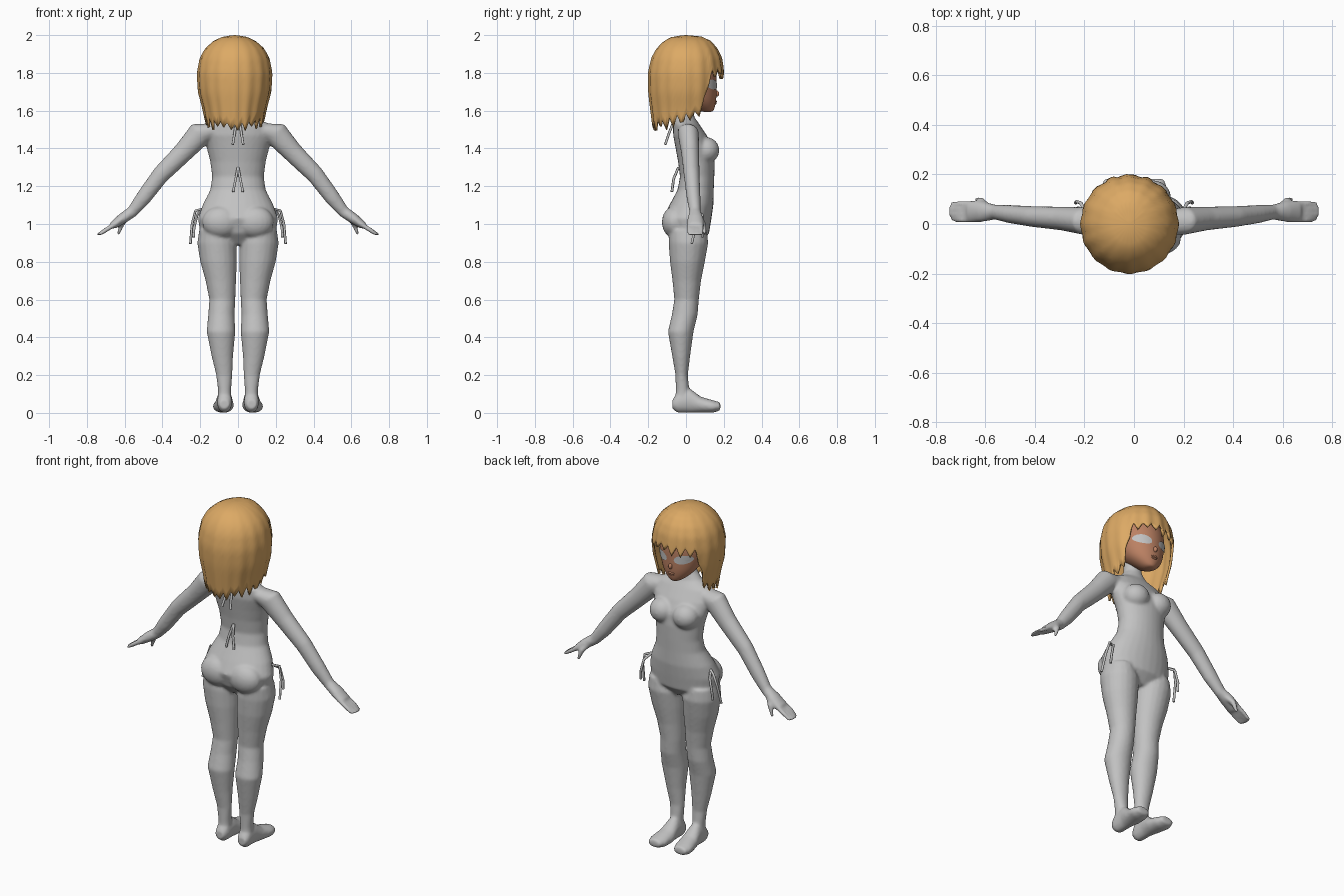
import bpy, bmesh, math, random
from mathutils import Vector
from mathutils.bvhtree import BVHTree

random.seed(4)
if "Cube" in bpy.data.objects:
    bpy.data.objects.remove(bpy.data.objects["Cube"])


def material(name, rgb):
    m = bpy.data.materials.new(name)
    m.use_nodes = True
    m.diffuse_color = (*rgb, 1)
    m.node_tree.nodes["Principled BSDF"].inputs["Base Color"].default_value = (*rgb, 1)
    return m


GREY = material("pale grey", (0.54, 0.54, 0.54))
SKIN = material("warm skin", (0.5, 0.22, 0.125))
HAIR = material("golden hair", (0.72, 0.4, 0.13))
X, Y, Z = Vector((1, 0, 0)), Vector((0, 1, 0)), Vector((0, 0, 1))


def loft(bm, rings, u, v, n=20):
    """Closed tube through elliptical rings: (centre, radius u, radius v)."""
    loops = []
    for c, a, b in rings:
        angles = [2 * math.pi * i / n for i in range(n)]
        loops.append([bm.verts.new(Vector(c) + u * a * math.cos(t) + v * b * math.sin(t)) for t in angles])
    for p, q in zip(loops, loops[1:]):
        for i in range(n):
            bm.faces.new((p[i], p[(i + 1) % n], q[(i + 1) % n], q[i]))
    bm.faces.new(loops[0][::-1])
    bm.faces.new(loops[-1])


def extents(rows, axis, s=1):
    """Turn rows of (position, x0, x1, low, high) into rings along z or y."""
    rings = []
    for p, x0, x1, lo, hi in rows:
        x, m = s * (x0 + x1) / 2, (lo + hi) / 2
        c = (x, m, p) if axis == "z" else (x, p, m)
        rings.append((c, (x1 - x0) / 2, (hi - lo) / 2))
    return rings


def ball(bm, centre, scale):
    verts = bmesh.ops.create_uvsphere(bm, u_segments=20, v_segments=12, radius=1)["verts"]
    for vert in verts:
        vert.co = Vector(centre) + Vector(a * b for a, b in zip(vert.co, scale))


def finish(bm, name, mat, recalc=True):
    if recalc:
        bmesh.ops.recalc_face_normals(bm, faces=bm.faces)
    for f in bm.faces:
        f.smooth = True
    me = bpy.data.meshes.new(name)
    bm.to_mesh(me)
    bm.free()
    me.materials.append(mat)
    ob = bpy.data.objects.new(name, me)
    bpy.context.collection.objects.link(ob)
    return ob


# Torso and neck
bm = bmesh.new()
torso = [(0.89, 0.1, -0.04, 0.07), (0.95, 0.2, -0.095, 0.122), (1.03, 0.212, -0.122, 0.135),
         (1.1, 0.188, -0.088, 0.145), (1.18, 0.147, -0.045, 0.147), (1.25, 0.137, -0.032, 0.15),
         (1.33, 0.147, -0.042, 0.152), (1.4, 0.165, -0.055, 0.145), (1.47, 0.18, -0.068, 0.11),
         (1.53, 0.165, -0.068, 0.07), (1.565, 0.09, -0.06, 0.045), (1.61, 0.05, -0.06, 0.035),
         (1.7, 0.05, -0.06, 0.035)]
loft(bm, extents([(z, -w, w, lo, hi) for z, w, lo, hi in torso], "z"), X, Y, 28)

# Legs, feet, arms and hands, mirrored
leg = [(0.97, 0.04, 0.205, -0.09, 0.11), (0.9, 0.008, 0.216, -0.092, 0.118), (0.8, 0.006, 0.2, -0.085, 0.1),
       (0.7, 0.01, 0.172, -0.072, 0.08), (0.6, 0.014, 0.152, -0.062, 0.068), (0.52, 0.018, 0.158, -0.075, 0.062),
       (0.43, 0.014, 0.166, -0.096, 0.04), (0.3, 0.026, 0.14, -0.073, 0.022), (0.2, 0.03, 0.116, -0.056, 0.01),
       (0.12, 0.036, 0.106, -0.055, 0.018), (0.04, 0.036, 0.106, -0.058, 0.02)]
foot = [(-0.072, 0.045, 0.1, 0.02, 0.07), (-0.045, 0.032, 0.11, 0, 0.11), (0.02, 0.03, 0.112, 0, 0.13),
        (0.08, 0.022, 0.125, 0, 0.085), (0.14, 0.026, 0.135, 0, 0.068), (0.182, 0.045, 0.122, 0.012, 0.056)]
arm = [((0.12, 0.005, 1.5), 0.045, 0.05), ((0.2, 0.012, 1.48), 0.066, 0.056), ((0.29, 0.022, 1.38), 0.054, 0.048),
       ((0.41, 0.03, 1.26), 0.047, 0.042), ((0.5, 0.04, 1.14), 0.042, 0.037), ((0.56, 0.048, 1.065), 0.031, 0.03),
       ((0.61, 0.05, 1.03), 0.029, 0.042), ((0.665, 0.05, 0.99), 0.021, 0.045)]
for s in (-1, 1):
    loft(bm, extents(leg, "z", s), X, Y)
    loft(bm, extents(foot, "y", s), X, Z)
    ball(bm, (s * 0.075, 0.105, 1.39), (0.075, 0.072, 0.07))
    ball(bm, (s * 0.09, -0.06, 1.01), (0.1, 0.068, 0.085))
    across = Vector((s * 0.68, 0, 0.73))
    side = lambda c: (s * c[0], c[1], c[2])
    loft(bm, [(side(c), a, b) for c, a, b in arm], across, Y)
    for k in range(4):
        y = 0.017 + 0.022 * k
        tip = 0.735 + 0.012 * math.sin(k)
        finger = [((0.64, y, 1.005), 0.012, 0.013), ((0.7, y, 0.968), 0.013, 0.012), ((tip, y, 0.942), 0.008, 0.008)]
        loft(bm, [(side(c), a, b) for c, a, b in finger], across, Y, 10)
    thumb = [((0.58, 0.06, 1.05), 0.02, 0.018), ((0.615, 0.092, 1.0), 0.016, 0.016), ((0.635, 0.1, 0.945), 0.01, 0.01)]
    loft(bm, [(side(c), a, b) for c, a, b in thumb], across, Y, 10)
body = finish(bm, "body", GREY)
mod = body.modifiers.new("blend", "REMESH")
mod.mode, mod.voxel_size, mod.use_smooth_shade = "VOXEL", 0.008, True
mod = body.modifiers.new("soften", "SMOOTH")
mod.factor, mod.iterations = 0.5, 7

# Head with nose and lips
CX = -0.012
bm = bmesh.new()
face = [(1.592, 0.02, 0.09, 0.138), (1.605, 0.045, 0.055, 0.15), (1.64, 0.085, 0, 0.158), (1.68, 0.112, -0.06, 0.163),
        (1.74, 0.132, -0.1, 0.163), (1.8, 0.142, -0.13, 0.165), (1.88, 0.13, -0.12, 0.145), (1.94, 0.07, -0.07, 0.09)]
loft(bm, extents([(z, CX - w, CX + w, lo, hi) for z, w, lo, hi in face], "z"), X, Y, 28)
head = finish(bm, "head", SKIN)
head.modifiers.new("round", "SUBSURF").levels = 2
bm = bmesh.new()
ball(bm, (CX, 0.162, 1.69), (0.011, 0.014, 0.016))
ball(bm, (CX, 0.156, 1.648), (0.022, 0.008, 0.006))
ball(bm, (CX, 0.154, 1.639), (0.018, 0.008, 0.006))
finish(bm, "nose_and_lips", SKIN)

# Eyes: thin ovals draped on the face
bpy.context.view_layer.update()
tree = BVHTree.FromObject(head, bpy.context.evaluated_depsgraph_get())
for s, name in ((-1, "right_eye"), (1, "left_eye")):
    bm = bmesh.new()
    bmesh.ops.create_circle(bm, cap_ends=True, cap_tris=True, segments=24, radius=1)
    bmesh.ops.subdivide_edges(bm, edges=bm.edges, cuts=2, use_grid_fill=True)
    for vert in bm.verts:
        x, z = vert.co.x, vert.co.y
        origin = Vector((CX + s * (0.066 + 0.044 * x), 1, 1.738 + 0.026 * z + 0.006 * x))
        hit, normal, _, _ = tree.ray_cast(origin, -Y)
        vert.co = hit + normal * 0.004
    bm.normal_update()
    if sum(f.normal.y for f in bm.faces) < 0:
        bmesh.ops.reverse_faces(bm, faces=bm.faces)
    finish(bm, name, GREY, recalc=False)

# Hair: shell hung from the crown with a jagged lower edge
profile = [(2.0, 0, 0, 0), (1.993, 0.06, 0.08, 0.07), (1.97, 0.11, 0.13, 0.115), (1.93, 0.155, 0.165, 0.155),
           (1.88, 0.183, 0.188, 0.182), (1.8, 0.198, 0.2, 0.2), (1.7, 0.192, 0.2, 0.198),
           (1.6, 0.165, 0.185, 0.186), (1.4, 0.135, 0.16, 0.16)]


def radii(z):
    for p, q in zip(profile, profile[1:]):
        if z >= q[0]:
            t = (p[0] - z) / (p[0] - q[0])
            return [a + (b - a) * t for a, b in zip(p[1:], q[1:])]


def hem(deg):
    if deg < 48:
        return 1.83 - 0.0003 * deg
    if deg < 66:
        return 1.815 - 0.215 * (deg - 48) / 18
    return 1.6 - 0.075 * (deg - 66) / 114


COLS, ROWS = 96, 18
depth = [random.uniform(0.025, 0.065) for _ in range(COLS // 4)]
bm = bmesh.new()
grid = []
for i in range(COLS):
    a = 2 * math.pi * i / COLS
    deg = abs(math.degrees(a) - 360 * (a > math.pi))
    bottom = hem(deg) - depth[i // 4] * (0, 0.5, 1, 0.5)[i % 4]
    column = []
    for j in range(1, ROWS + 1):
        t = j / ROWS
        z = 2 - (2 - bottom) * t ** 1.7
        rx, front, back = radii(z)
        wave = 1 + 0.018 * t * math.cos(16 * a)
        ry = front if math.cos(a) > 0 else back
        column.append(bm.verts.new((CX - 0.006 + rx * wave * math.sin(a), ry * wave * math.cos(a), z)))
    grid.append(column)
crown = bm.verts.new((CX - 0.006, 0, 2))
for i in range(COLS):
    p, q = grid[i], grid[(i + 1) % COLS]
    bm.faces.new((crown, q[0], p[0]))
    for j in range(ROWS - 1):
        bm.faces.new((p[j], q[j], q[j + 1], p[j + 1]))
bmesh.ops.recalc_face_normals(bm, faces=bm.faces)
if crown.normal.z < 0:
    bmesh.ops.reverse_faces(bm, faces=bm.faces)
hair = finish(bm, "hair", HAIR, recalc=False)
mod = hair.modifiers.new("thickness", "SOLIDIFY")
mod.thickness, mod.offset = 0.012, -1


# Tie strings at nape, back and hips
def string(name, points):
    cu = bpy.data.curves.new(name, "CURVE")
    cu.dimensions, cu.bevel_depth, cu.bevel_resolution, cu.use_fill_caps = "3D", 0.007, 1, True
    sp = cu.splines.new("POLY")
    sp.points.add(len(points) - 1)
    for p, co in zip(sp.points, points):
        p.co = (*co, 1)
    cu.materials.append(GREY)
    bpy.context.collection.objects.link(bpy.data.objects.new(name, cu))


for s in (-1, 1):
    tag = "left" if s > 0 else "right"
    string(tag + "_nape_string", [(s * 0.008, -0.062, 1.55), (s * 0.018, -0.09, 1.48), (s * 0.028, -0.11, 1.42)])
    string(tag + "_back_string", [(0, -0.04, 1.3), (s * 0.012, -0.065, 1.24), (s * 0.026, -0.075, 1.17)])
    string(tag + "_hip_string_long", [(s * 0.19, 0.04, 1.08), (s * 0.225, 0.065, 1.07), (s * 0.243, 0.055, 1.0), (s * 0.252, 0.03, 0.895)])
    string(tag + "_hip_string_short", [(s * 0.19, 0.04, 1.08), (s * 0.215, 0.085, 1.05), (s * 0.232, 0.09, 0.98), (s * 0.235, 0.085, 0.93)])
